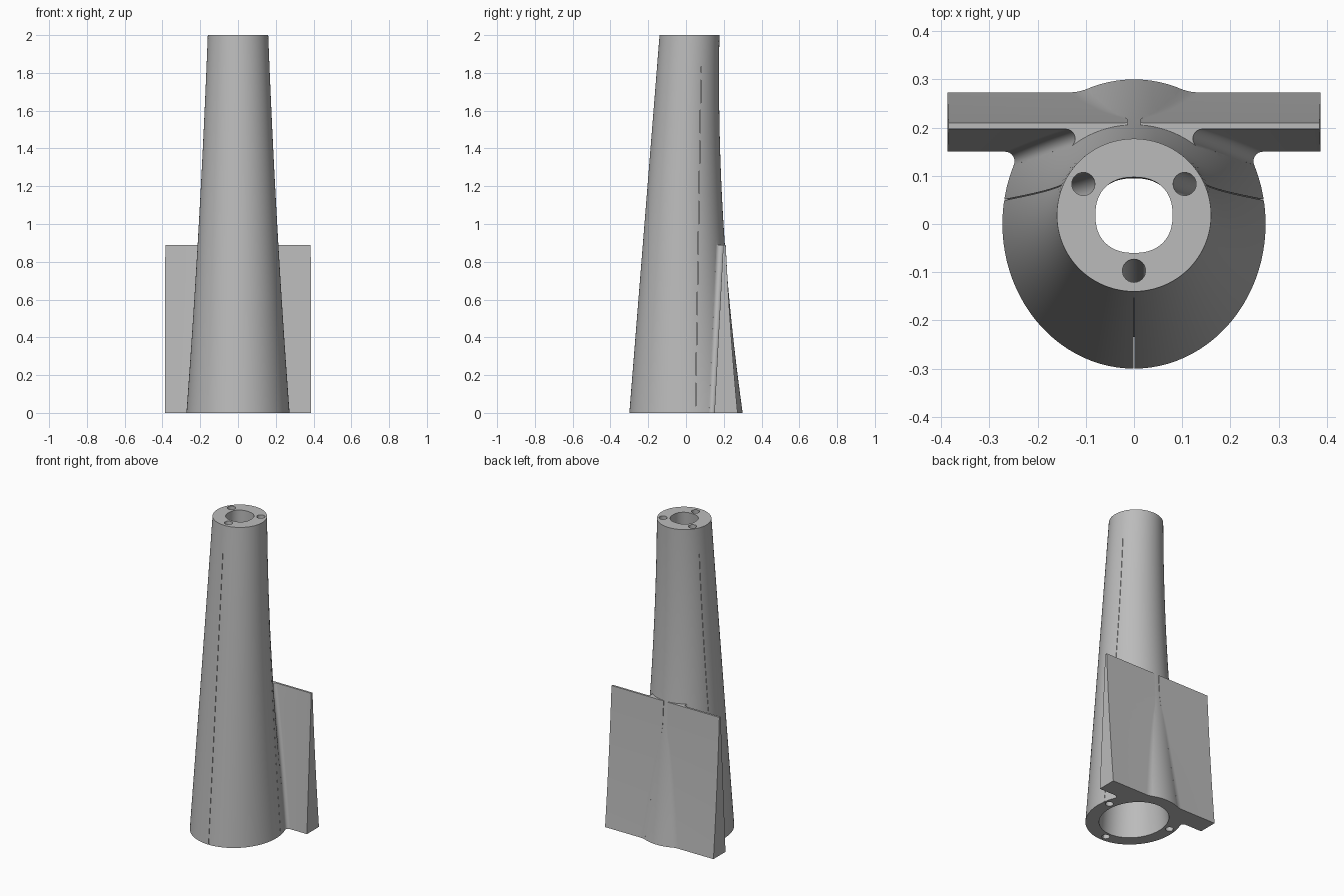
import bpy, bmesh, math

if "Cube" in bpy.data.objects:
    bpy.data.objects.remove(bpy.data.objects["Cube"])

H, PLATE_TOP = 2.0, 0.89
SEG, LEVELS = 96, 24

grey = bpy.data.materials.new("plain grey")
grey.diffuse_color = (0.5, 0.5, 0.5, 1)
grey.use_nodes = True
grey.node_tree.nodes["Principled BSDF"].inputs["Base Color"].default_value = grey.diffuse_color


def loft(name, rings):
    """Skin a stack of closed loops and cap both ends."""
    bm = bmesh.new()
    rows = [[bm.verts.new(p) for p in ring] for ring in rings]
    n = len(rows[0])
    for lo, hi in zip(rows, rows[1:]):
        for i in range(n):
            j = (i + 1) % n
            bm.faces.new((lo[i], lo[j], hi[j], hi[i]))
    bm.faces.new(rows[0][::-1])
    bm.faces.new(rows[-1])
    bmesh.ops.recalc_face_normals(bm, faces=bm.faces[:])
    me = bpy.data.meshes.new(name)
    bm.to_mesh(me)
    bm.free()
    me.materials.append(grey)
    ob = bpy.data.objects.new(name, me)
    bpy.context.collection.objects.link(ob)
    return ob


def section(z):
    """Outer oval at a height: half width, half depth, centre y."""
    t = z / H
    sag = 4 * t * (1 - t)
    a = 0.273 - 0.113 * t - 0.009 * sag
    front = -0.30 + 0.16 * t
    back = 0.30 - 0.123 * t - 0.04 * sag
    return a, (back - front) / 2, (back + front) / 2


def oval(z, inset=0.0, power=2.0):
    a, b, c = section(z)
    pts = []
    for i in range(SEG):
        u = 2 * math.pi * i / SEG
        cs, sn = math.cos(u), math.sin(u)
        x = math.copysign(abs(cs) ** (2 / power), cs) * (a - inset)
        y = math.copysign(abs(sn) ** (2 / power), sn) * (b - inset)
        pts.append((x, c + y, z))
    return pts


def fillet(z, y0, r, side):
    """Arc joining the line y = y0 to the oval; side is -1 in front, 1 behind."""
    a, b, c = section(z)
    cy = y0 + side * r
    q = 1 - ((cy - c) / (b + r)) ** 2
    cx = max(0.02, (a + r) * math.sqrt(max(0, q)))
    px, py = cx * a / (a + r), c + (cy - c) * b / (b + r)
    start = -side * math.pi / 2
    end = math.atan2(py - cy, px - cx)
    if side < 0 and end < 0:
        end += 2 * math.pi
    if side > 0 and end > 0:
        end -= 2 * math.pi
    pts = [(cx + r * math.cos(start + (end - start) * k / 8),
            cy + r * math.sin(start + (end - start) * k / 8)) for k in range(9)]
    # finish slightly inside the tower wall
    pts.append((px * 0.97, c + (py - c) * 0.97))
    return pts


def plate_ring(z):
    t = z / PLATE_TOP
    back = 0.273 - 0.063 * t - 0.02 * t * (1 - t)
    front = 0.15 + 0.047 * t
    w = 0.387 - 0.002 * t
    half = fillet(z, back, 0.1, 1)[::-1] + [(w, back), (w, front)] + fillet(z, front, 0.02, -1)
    loop = half + [(-x, y) for x, y in half[::-1]]
    return [(x, y, z) for x, y in loop]


def boolean(target, other, op):
    m = target.modifiers.new(op.lower(), 'BOOLEAN')
    m.operation, m.solver, m.object = op, 'EXACT', other
    bpy.context.view_layer.objects.active = target
    bpy.ops.object.modifier_apply(modifier=m.name)
    bpy.data.objects.remove(other)


# tapered tower with a filleted mounting plate behind
tower = loft("tower", [oval(H * k / LEVELS) for k in range(LEVELS + 1)])
plate = loft("mounting_plate", [plate_ring(PLATE_TOP * k / 12) for k in range(13)])
boolean(tower, plate, 'UNION')

# central bore, following the wall and squarer at the top
heights = [-0.02] + [H * k / LEVELS for k in range(1, LEVELS)] + [H + 0.02]
bore = loft("bore", [oval(z, 0.08, 2 + 0.3 * max(0, z) / H) for z in heights])
boolean(tower, bore, 'DIFFERENCE')

# rod channels inside the wall, each with a hairline slit to the outside
for (x0, y0), (x1, y1) in (((0, -0.258), (0, -0.097)),
                          ((0.23, 0.05), (0.105, 0.083)),
                          ((-0.23, 0.05), (-0.105, 0.083))):
    tube, slit = [], []
    d = 1 if x0 > 0 else -1
    for z in heights:
        t = z / H
        x = x0 + (x1 - x0) * t
        y = y0 + (y1 - y0) * t
        if x0:
            x -= d * 0.009 * 4 * t * (1 - t)
        tube.append([(x + 0.024 * math.cos(u), y + 0.024 * math.sin(u), z)
                     for u in (2 * math.pi * k / 24 for k in range(24))])
        if z > 1.85:
            continue
        e = 0.001
        if x0:
            slit.append([(x, y - e, z), (x + d * 0.09, y - e, z),
                         (x + d * 0.09, y + e, z), (x, y + e, z)])
        else:
            slit.append([(-e, y, z), (-e, y - 0.09, z), (e, y - 0.09, z), (e, y, z)])
    boolean(tower, loft("rod_channel", tube), 'DIFFERENCE')
    boolean(tower, loft("slit", slit), 'DIFFERENCE')

# smooth walls with crisp rims
bpy.ops.object.select_all(action='DESELECT')
tower.select_set(True)
bpy.context.view_layer.objects.active = tower
bpy.ops.object.shade_smooth_by_angle(angle=math.radians(30))
